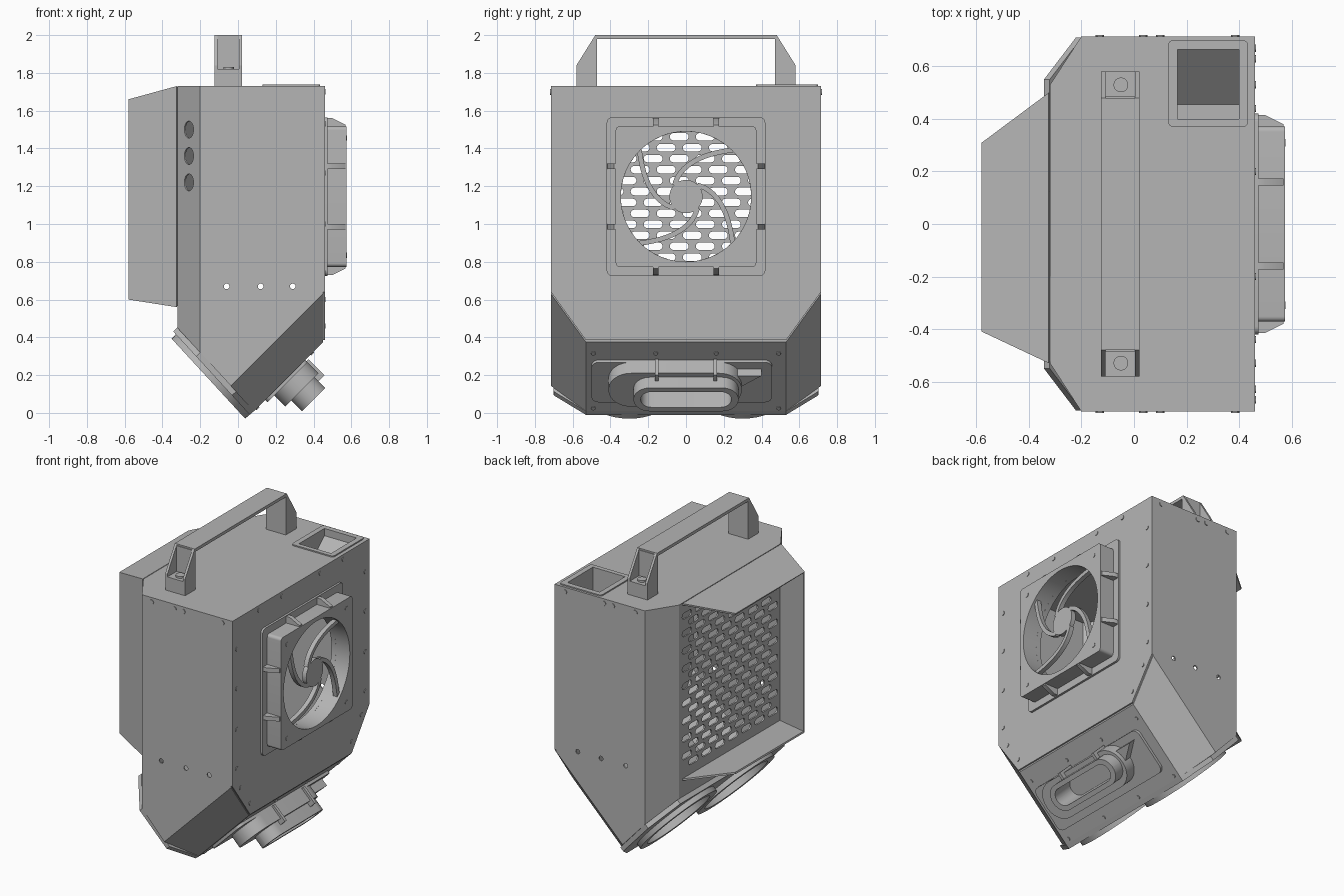
import bpy, bmesh
from math import sin, cos, pi, radians
from mathutils import Matrix, Vector

old = bpy.data.objects.get("Cube")
if old:
    bpy.data.objects.remove(old)

grey = bpy.data.materials.new("machine_grey")
grey.use_nodes = True
colour = (0.46, 0.46, 0.46, 1)
grey.diffuse_color = colour
grey.node_tree.nodes["Principled BSDF"].inputs["Base Color"].default_value = colour


def add(name, bm, matrix=Matrix(), smooth=True):
    bmesh.ops.remove_doubles(bm, verts=bm.verts, dist=1e-5)
    bmesh.ops.recalc_face_normals(bm, faces=bm.faces)
    mesh = bpy.data.meshes.new(name)
    bm.to_mesh(mesh)
    bm.free()
    mesh.transform(matrix)
    mesh.materials.append(grey)
    ob = bpy.data.objects.new(name, mesh)
    bpy.context.collection.objects.link(ob)
    activate(ob)
    if smooth:
        bpy.ops.object.shade_smooth_by_angle(angle=radians(30))
    return ob


def activate(ob):
    bpy.ops.object.select_all(action='DESELECT')
    ob.select_set(True)
    bpy.context.view_layer.objects.active = ob


def frame(origin, normal, up):
    n, v = Vector(normal).normalized(), Vector(up).normalized()
    m = Matrix((v.cross(n), v, n)).transposed().to_4x4()
    m.translation = origin
    return m


def panel(name, loops, place, low, high):
    """Flat outline with holes, extruded from low to high along the normal."""
    curve = bpy.data.curves.new(name, 'CURVE')
    curve.dimensions, curve.fill_mode = '2D', 'BOTH'
    curve.extrude = (high - low) / 2
    for loop in loops:
        sp = curve.splines.new('POLY')
        sp.points.add(len(loop) - 1)
        for p, (u, v) in zip(sp.points, loop):
            p.co = (u, v, 0, 1)
        sp.use_cyclic_u = True
    tmp = bpy.data.objects.new(name, curve)
    mesh = bpy.data.meshes.new_from_object(tmp)
    bm = bmesh.new()
    bm.from_mesh(mesh)
    bpy.data.objects.remove(tmp)
    bpy.data.curves.remove(curve)
    bpy.data.meshes.remove(mesh)
    return add(name, bm, place @ Matrix.Translation((0, 0, (low + high) / 2)))


def rounded(u0, u1, v0, v1, r, steps=6):
    pts = []
    for k, (cu, cv) in enumerate(((u1 - r, v1 - r), (u0 + r, v1 - r), (u0 + r, v0 + r), (u1 - r, v0 + r))):
        for i in range(steps + 1):
            a = (k + i / steps) * pi / 2
            pts.append((cu + r * cos(a), cv + r * sin(a)))
    return pts


def circle(u, v, r, n=48):
    return [(u + r * cos(2 * pi * i / n), v + r * sin(2 * pi * i / n)) for i in range(n)]


def rect(u0, u1, v0, v1):
    return [(u0, v0), (u1, v0), (u1, v1), (u0, v1)]


def cut(ob, cutter):
    cutter.hide_render = True
    mod = ob.modifiers.new("cut", 'BOOLEAN')
    mod.operation, mod.object, mod.solver = 'DIFFERENCE', cutter, 'EXACT'
    activate(ob)
    bpy.ops.object.modifier_apply(modifier=mod.name)
    bpy.data.objects.remove(cutter)


def thicken(ob, t):
    mod = ob.modifiers.new("wall", 'SOLIDIFY')
    mod.thickness, mod.offset = t, -1
    activate(ob)
    bpy.ops.object.modifier_apply(modifier=mod.name)


UP = (0, 0, 1)
side = frame((0, 0, 0), (1, 0, 0), UP)
back = frame((0, 0, 0), (0, 1, 0), UP)
flat = Matrix()
R = 0.345
FZ = 1.145

# Housing: chamfered prism trimmed by slanted planes, hollowed and pierced
bm = bmesh.new()
plan = [(0.45, -0.715), (0.45, 0.715), (-0.2, 0.715), (-0.32, 0.53), (-0.32, -0.53), (-0.2, -0.715)]
base = bm.faces.new([bm.verts.new((x, y, -0.3)) for x, y in plan])
top = bmesh.ops.extrude_face_region(bm, geom=[base])
bmesh.ops.translate(bm, verts=[g for g in top['geom'] if isinstance(g, bmesh.types.BMVert)], vec=(0, 0, 2.03))
for co, no in (((0.46, 0, 0.385), (1, 0, -1)), ((-0.32, 0, 0.45), (-0.44, 0, -0.405)),
               ((0.46, 0.53, 0.385), (0.185, 0.255, -0.185)), ((0.46, -0.53, 0.385), (0.185, -0.255, -0.185))):
    bmesh.ops.bisect_plane(bm, geom=bm.verts[:] + bm.edges[:] + bm.faces[:], plane_co=co, plane_no=no, clear_outer=True)
    bmesh.ops.holes_fill(bm, edges=[e for e in bm.edges if e.is_boundary])
housing = add("housing", bm, smooth=False)
thicken(housing, 0.012)
cut(housing, panel("fan_cutter", [circle(0, FZ, R)], side, 0.4, 0.5))
slots = []
for row in range(18):
    z = 0.65 + row * 0.058
    for k in range(7):
        y = -0.45 + k * 0.138 + (row % 2) * 0.069
        if y < 0.46:
            slots.append(rounded(y - 0.05, y + 0.05, z - 0.02, z + 0.02, 0.0199, 3))
cut(housing, panel("slot_cutter", slots, side, -0.36, -0.29))
chamfer = frame((-0.26, -0.6225, 0), (-0.185, -0.12, 0), UP)
cut(housing, panel("port_cutter", [circle(0, z, 0.045, 24) for z in (1.22, 1.36, 1.5)], chamfer, -0.04, 0.04))
cut(housing, panel("pin_cutter", [circle(-x, 0.67, 0.015, 12) for x in (-0.06, 0.12, 0.29)], back, -0.8, 0.8))
cut(housing, panel("tray_cutter", [rect(0.165, 0.40, 0.40, 0.665)], flat, 1.7, 1.8))

# Side cover sheet with fan opening
cover = [(-0.715, 0.64), (-0.53, 0.385), (0.53, 0.385), (0.715, 0.64), (0.715, 1.73), (-0.715, 1.73)]
panel("side_cover", [cover, circle(0, FZ, R)], side, 0.45, 0.46)

# Top tray: sloped recess with raised rim
panel("tray_rim", [rounded(0.13, 0.435, 0.37, 0.70, 0.02), rect(0.165, 0.40, 0.40, 0.665)], flat, 1.725, 1.738)
bm = bmesh.new()
prof = [(0.40, 1.73), (0.40, 1.5), (0.455, 1.5), (0.665, 1.69), (0.665, 1.73)]
ends = [[bm.verts.new((x, y, z)) for y, z in prof] for x in (0.165, 0.40)]
for e in ends:
    bm.faces.new(e)
for i in range(4):
    bm.faces.new((ends[0][i], ends[0][i + 1], ends[1][i + 1], ends[1][i]))
add("tray_recess", bm, smooth=False)

# Fan mount: base plate, deep square frame, gussets
fan = frame((0.46, 0, FZ), (1, 0, 0), UP)
panel("fan_base_plate", [rounded(-0.42, 0.42, -0.42, 0.42, 0.03), circle(0, 0, R)], fan, 0, 0.014)
panel("fan_frame", [rounded(-0.372, 0.372, -0.372, 0.372, 0.02), circle(0, 0, R, 64)], fan, 0, 0.115)
panel("fan_bolts", [circle(u, v, 0.014, 12) for u in (-0.31, 0.31) for v in (-0.31, 0.31)], fan, 0.1, 0.118)
for q in range(4):
    turn = fan @ Matrix.Rotation(q * pi / 2, 4, 'Z')
    for s in (-0.16, 0.16):
        gusset = turn @ frame((0, s, 0), (0, 1, 0), UP)
        panel("fan_gusset", [[(-0.36, 0.01), (-0.36, 0.11), (-0.38, 0.11), (-0.415, 0.04), (-0.415, 0.01)]],
              gusset, -0.014, 0.014)

# Fan guard: hub and four swept spokes
panel("guard_hub", [circle(0, 0, 0.088)], fan, 0.07, 0.1)
for q in range(4):
    path = []
    for i in range(13):
        t = i / 12
        r = 0.35 * (1 - t) ** 2 + 2 * t * (1 - t) * 0.15 + 0.085 * t * t
        a = pi / 4 + q * pi / 2 + t * radians(90) * (0.55 + 0.45 * t)
        path.append(Vector((r * cos(a), r * sin(a))))
    left, right = [], []
    for i, p in enumerate(path):
        d = (path[min(i + 1, 12)] - path[max(i - 1, 0)]).normalized() * 0.013
        left.append((p.x - d.y, p.y + d.x))
        right.append((p.x + d.y, p.y - d.x))
    panel("guard_spoke", [left + right[::-1]], fan, 0.07, 0.1)

# Rear hood: tapered box open on one cheek, window in its outer face
bm = bmesh.new()
inner = [bm.verts.new((-0.325, y, z)) for y, z in rect(-0.53, 0.5, 0.56, 1.73)]
outer = [bm.verts.new((-0.58, y, z)) for y, z in rect(-0.41, 0.31, 0.60, 1.66)]
for i in (0, 2, 3):
    j = (i + 1) % 4
    bm.faces.new((inner[i], inner[j], outer[j], outer[i]))
face = bm.faces.new(outer)
bmesh.ops.inset_region(bm, faces=[face], thickness=0.06)
bmesh.ops.delete(bm, geom=[face], context='FACES')
thicken(add("rear_hood", bm, smooth=False), 0.012)

# Handle: thin grip on two channel legs with foot blocks and screws
panel("handle_grip", [rect(-0.125, 0.02, -0.48, 0.48)], flat, 1.98, 2.0)
for s in (-1, 1):
    cheek = [(s * 0.47, 1.73), (s * 0.58, 1.73), (s * 0.58, 1.84), (s * 0.48, 2.0), (s * 0.47, 2.0)]
    for x in (-0.125, 0.004):
        panel("handle_cheek", [cheek], side, x, x + 0.016)
    panel("handle_inner_wall", [rect(-0.125, 0.02, *sorted((s * 0.47, s * 0.485)))], flat, 1.73, 1.99)
    panel("handle_foot", [rect(-0.115, 0.01, *sorted((s * 0.475, s * 0.58)))], flat, 1.73, 1.82)
    panel("handle_screw", [circle(-0.05, s * 0.53, 0.028, 20)], flat, 1.82, 1.832)

# Slanted outlet: flange, offset boss, hollow nozzle, ribs
c = 0.0375
port = frame((c, 0, -c), (1, 0, -1), (1, 0, 1))
panel("outlet_flange", [rounded(-0.5, 0.455, 0.15, 0.45, 0.04)], port, 0, 0.018)
panel("outlet_boss", [rounded(-0.41, 0.295, 0.2, 0.45, 0.12, 10), rounded(-0.24, 0.24, 0.265, 0.4, 0.067, 10)], port, 0.01, 0.1)
panel("outlet_nozzle", [rounded(-0.278, 0.278, 0.245, 0.42, 0.087, 10), rounded(-0.24, 0.24, 0.275, 0.39, 0.057, 10)],
      port, 0.01, 0.18)
for y in (-0.155, 0.155):
    panel("outlet_rib", [rect(y - 0.01, y + 0.01, 0.40, 0.465)], port, 0.01, 0.13)
panel("outlet_fin", [[(0.24, 0.28), (0.40, 0.40), (0.24, 0.40)]], port, 0.01, 0.07)
panel("outlet_screws", [circle(y, v, 0.012, 10) for y in (-0.49, -0.16, 0.16, 0.49) for v in (0.09, 0.5)], port, 0, 0.006)

# Slanted inlets: shaped base plate and two round collars
inlet = frame((0.085, 0, 0.01), (-0.44, 0, -0.405), (-0.405, 0, 0.44))
holes = [circle(y, 0.29, 0.235) for y in (-0.3, 0.3)]
plate = [(-0.53, 0.0), (0.53, 0.0), (0.70, 0.14), (0.71, 0.42), (0.55, 0.6), (-0.55, 0.6), (-0.71, 0.42), (-0.70, 0.14)]
panel("inlet_plate", [plate] + holes, inlet, 0.0, 0.03)
for k, y in enumerate((-0.3, 0.3)):
    panel("inlet_collar", [circle(y, 0.29, 0.288), holes[k]], inlet, 0.03, 0.062)

# Screw heads on the cover and the front and back walls
heads = [(s * y, z) for s in (-1, 1) for y, z in
         ((0.67, 1.53), (0.67, 1.27), (0.67, 1.0), (0.67, 0.74), (0.63, 0.6), (0.53, 0.46), (0.44, 1.7), (0.2, 1.7))]
panel("cover_screws", [circle(y, z, 0.014, 12) for y, z in heads], side, 0.46, 0.464)
for s in (-1, 1):
    wall = frame((0, s * 0.715, 0), (0, s, 0), UP)
    panel("wall_screws", [circle(-s * x, 1.7, 0.016, 12) for x in (-0.13, 0.035, 0.1, 0.385)], wall, 0, 0.004)
